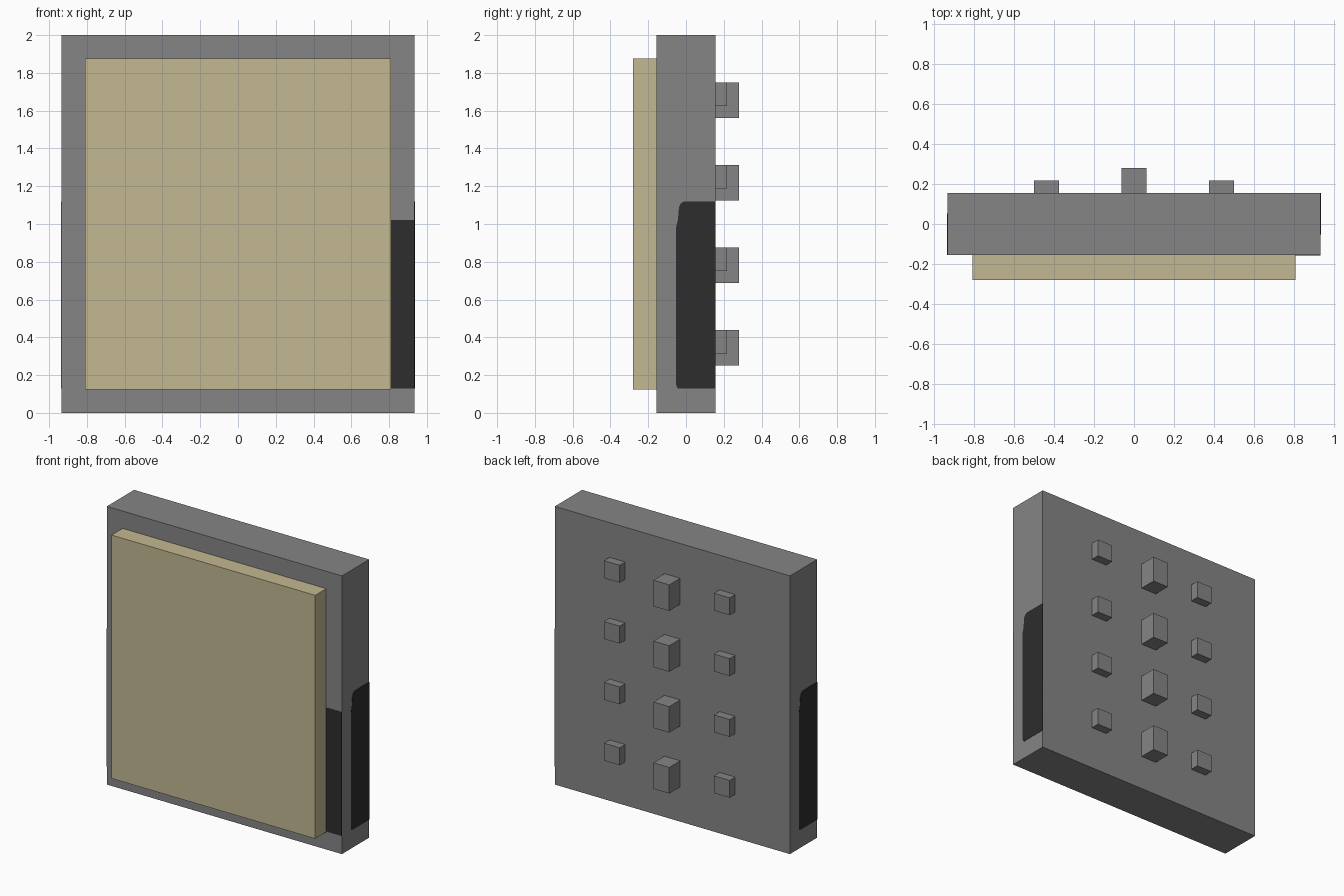
import bpy
import bmesh

cube = bpy.data.objects.get("Cube")
if cube:
    bpy.data.objects.remove(cube, do_unlink=True)


def material(name, rgb):
    mat = bpy.data.materials.new(name)
    mat.use_nodes = True
    mat.diffuse_color = (*rgb, 1)
    mat.node_tree.nodes["Principled BSDF"].inputs["Base Color"].default_value = (*rgb, 1)
    return mat


grey = material("grey", (0.235, 0.235, 0.235))
tan = material("tan", (0.552, 0.479, 0.287))
black = material("near_black", (0.026, 0.026, 0.026))


def finish(name, bm, mat):
    bmesh.ops.recalc_face_normals(bm, faces=bm.faces)
    mesh = bpy.data.meshes.new(name)
    bm.to_mesh(mesh)
    bm.free()
    mesh.materials.append(mat)
    obj = bpy.data.objects.new(name, mesh)
    bpy.context.collection.objects.link(obj)
    return obj


def box(name, lo, hi, mat):
    """Box between two opposite corners."""
    bm = bmesh.new()
    bmesh.ops.create_cube(bm, size=1)
    for v in bm.verts:
        v.co = [a + (c + 0.5) * (b - a) for a, b, c in zip(lo, hi, v.co)]
    return finish(name, bm, mat)


def side_plate(name, outline, side, mat):
    """Thin plate on a side face; the far side is turned half round the z axis."""
    bm = bmesh.new()
    face = bm.faces.new([bm.verts.new((side * 0.933, side * y, z)) for y, z in outline])
    new = bmesh.ops.extrude_face_region(bm, geom=[face])["geom"]
    bmesh.ops.translate(bm, vec=(side * 0.004, 0, 0),
                        verts=[g for g in new if isinstance(g, bmesh.types.BMVert)])
    return finish(name, bm, mat)


# Main slab and raised front pad
box("slab", (-0.935, -0.155, 0), (0.935, 0.155, 2), grey)
box("front_pad", (-0.81, -0.28, 0.125), (0.81, -0.155, 1.875), tan)

# Dark painted patches on both sides and the front border
outline = [(0.155, 0.13), (-0.045, 0.13), (-0.053, 0.15), (-0.053, 0.98),
           (-0.043, 1.02), (-0.037, 1.09), (-0.027, 1.11), (-0.008, 1.12), (0.155, 1.12)]
for side, label in ((1, "left"), (-1, "right")):
    side_plate(label + "_side_patch", outline, side, black)
box("front_border_patch", (0.81, -0.157, 0.13), (0.935, -0.153, 1.02), black)

# Rows of pegs on the back: a tall one in the middle, a short one each side
for row in range(4):
    top = 0.4375 + row * 0.4375
    n = f"_{row + 1}"
    box("centre_peg" + n, (-0.0625, 0.155, top - 0.1875), (0.0625, 0.28, top), grey)
    for side, label in ((1, "left"), (-1, "right")):
        x = side * 0.4375
        box(label + "_peg" + n, (x - 0.0625, 0.155, top - 0.125), (x + 0.0625, 0.2175, top), grey)
